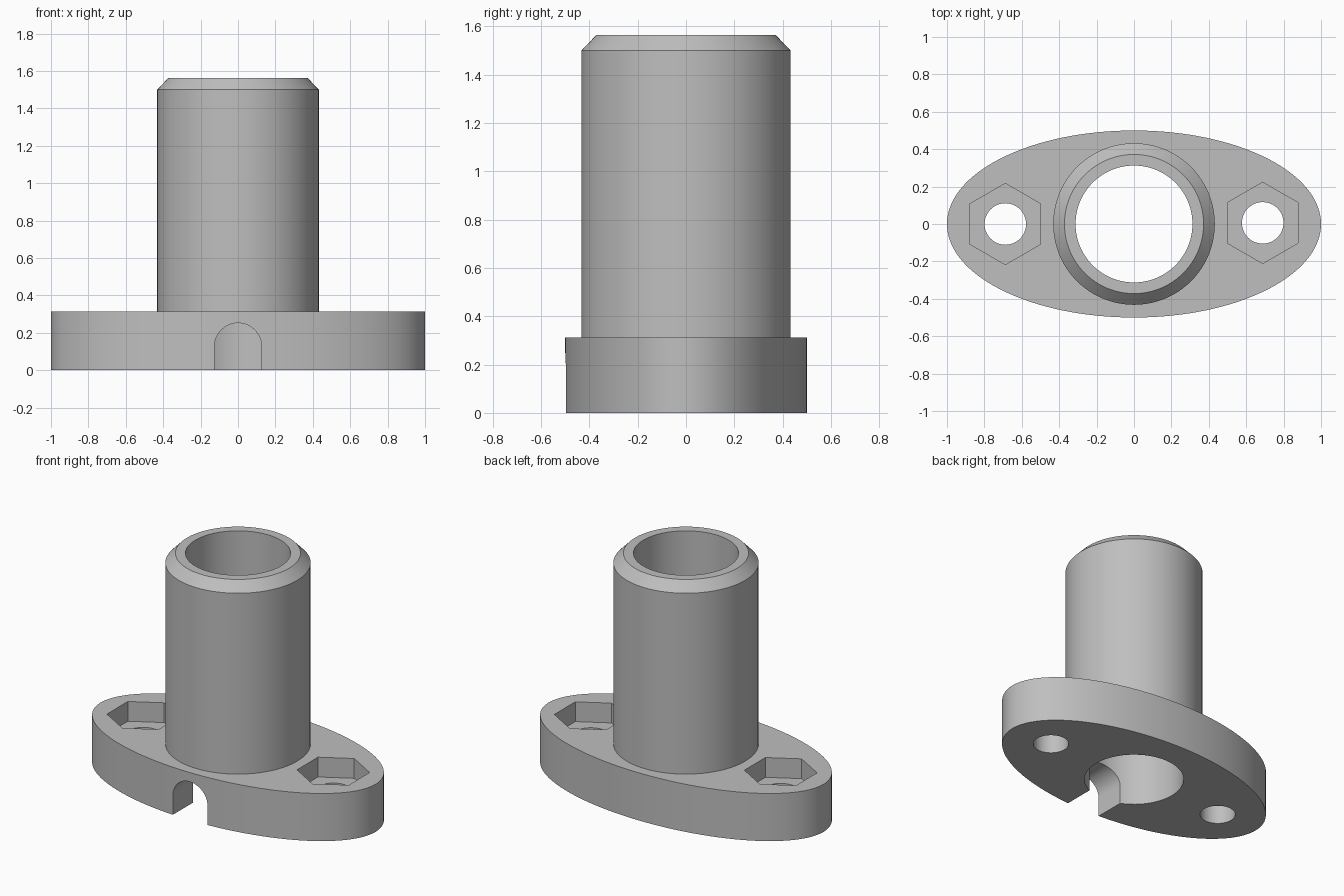
import bpy, bmesh, math
from mathutils import Matrix, Vector

if "Cube" in bpy.data.objects:
    bpy.data.objects.remove(bpy.data.objects["Cube"])

BASE_H, TOP, HOLE_X = 0.3125, 1.5625, 0.688

grey = bpy.data.materials.new("grey")
grey.diffuse_color = (0.52, 0.52, 0.52, 1)
grey.use_nodes = True
grey.node_tree.nodes["Principled BSDF"].inputs["Base Color"].default_value = grey.diffuse_color


def ring(rx, ry, n, cx=0, cy=0, start=0.0):
    return [(cx + rx * math.cos(start + 2 * math.pi * i / n),
             cy + ry * math.sin(start + 2 * math.pi * i / n)) for i in range(n)]


def loft(name, sections):
    """Closed solid through matching outlines, each given as (outline, z)."""
    bm = bmesh.new()
    loops = [[bm.verts.new((x, y, z)) for x, y in pts] for pts, z in sections]
    bm.faces.new(loops[0][::-1])
    bm.faces.new(loops[-1])
    n = len(loops[0])
    for a, b in zip(loops, loops[1:]):
        for i in range(n):
            j = (i + 1) % n
            bm.faces.new((a[i], a[j], b[j], b[i]))
    bmesh.ops.recalc_face_normals(bm, faces=bm.faces)
    mesh = bpy.data.meshes.new(name)
    bm.to_mesh(mesh)
    bm.free()
    obj = bpy.data.objects.new(name, mesh)
    bpy.context.collection.objects.link(obj)
    mesh.materials.append(grey)
    return obj


def combine(target, tool, operation):
    """Apply a boolean and discard the tool."""
    mod = target.modifiers.new("boolean", 'BOOLEAN')
    mod.operation, mod.solver, mod.object = operation, 'EXACT', tool
    bpy.context.view_layer.objects.active = target
    bpy.ops.object.modifier_apply(modifier=mod.name)
    bpy.data.objects.remove(tool)


# Oval flange
flange = loft("flanged_tube", [(ring(1, 0.5, 128), 0), (ring(1, 0.5, 128), BASE_H)])

# Upright tube with chamfered rim
outer = ring(0.432, 0.432, 96)
tube = loft("tube", [(outer, 0.15), (outer, 1.5), (ring(0.372, 0.372, 96), TOP)])
combine(flange, tube, 'UNION')

# Central bore
bore = ring(0.3125, 0.3125, 96)
combine(flange, loft("bore_cutter", [(bore, -0.2), (bore, TOP + 0.2)]), 'DIFFERENCE')

# Bolt holes with hexagonal nut pockets
for side, cy in ((-1, 0.0), (1, 0.006)):
    hole = ring(0.111, 0.111, 48, side * HOLE_X, cy)
    pocket = ring(0.217, 0.217, 6, side * HOLE_X, cy, math.pi / 2)
    combine(flange, loft("hole_cutter", [(hole, -0.2), (hole, 0.6)]), 'DIFFERENCE')
    combine(flange, loft("pocket_cutter", [(pocket, BASE_H - 0.13), (pocket, 0.6)]), 'DIFFERENCE')

# Arched slot from the front into the bore
r = 0.126
arch = [(-r, -0.2), (r, -0.2)] + [(r * math.cos(math.pi * i / 24),
                                  0.126 + r * math.sin(math.pi * i / 24)) for i in range(25)]
slot = loft("slot_cutter", [(arch, 0), (arch, 0.7)])
slot.data.transform(Matrix.Rotation(math.pi / 2, 4, 'X'))
combine(flange, slot, 'DIFFERENCE')

# Smooth curved walls, sharp edges kept
flange.select_set(True)
bpy.context.view_layer.objects.active = flange
bpy.ops.object.shade_smooth_by_angle(angle=math.radians(30))
